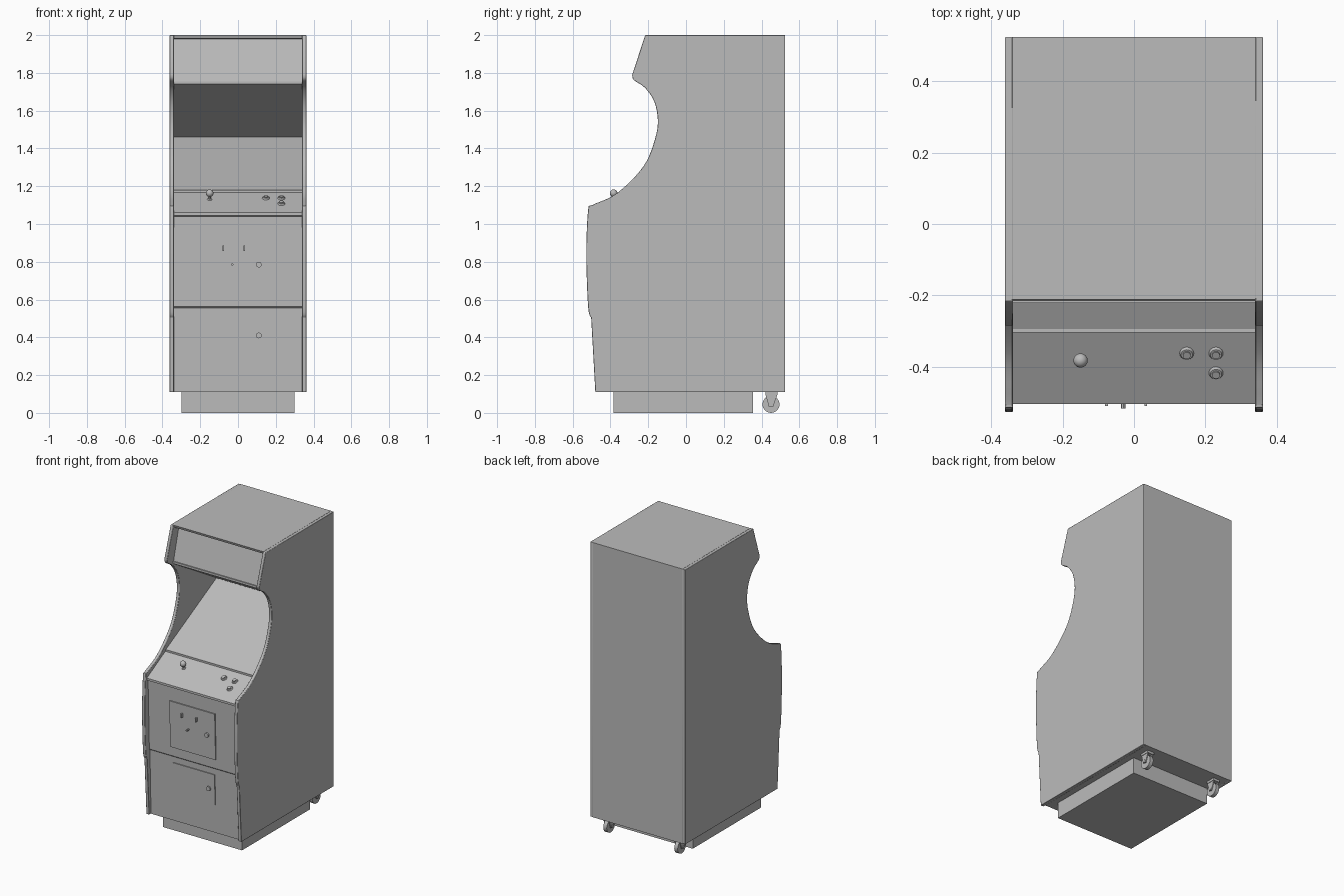
import bpy, bmesh, math
from mathutils import Vector, Matrix

if "Cube" in bpy.data.objects:
    bpy.data.objects.remove(bpy.data.objects["Cube"])

grey = bpy.data.materials.new("plain grey")
grey.diffuse_color = (0.5, 0.5, 0.5, 1)
grey.use_nodes = True
grey.node_tree.nodes["Principled BSDF"].inputs["Base Color"].default_value = grey.diffuse_color


def finish(name, bm, smooth=True, bevel=0):
    bmesh.ops.recalc_face_normals(bm, faces=bm.faces[:])
    me = bpy.data.meshes.new(name)
    bm.to_mesh(me)
    bm.free()
    me.materials.append(grey)
    ob = bpy.data.objects.new(name, me)
    bpy.context.collection.objects.link(ob)
    if bevel:
        mod = ob.modifiers.new("edge", 'BEVEL')
        mod.width = bevel
        mod.segments = 2
        mod.limit_method = 'ANGLE'
        mod.angle_limit = math.radians(60)
    if smooth:
        bpy.ops.object.select_all(action='DESELECT')
        ob.select_set(True)
        bpy.context.view_layer.objects.active = ob
        bpy.ops.object.shade_smooth_by_angle(angle=math.radians(30))
    return ob


def extrude_profile(name, pts, x0, x1, bevel=0, smooth=True):
    bm = bmesh.new()
    f = bm.faces.new([bm.verts.new((x0, y, z)) for y, z in pts])
    r = bmesh.ops.extrude_face_region(bm, geom=[f])
    vs = [v for v in r["geom"] if isinstance(v, bmesh.types.BMVert)]
    bmesh.ops.translate(bm, verts=vs, vec=(x1 - x0, 0, 0))
    return finish(name, bm, smooth, bevel)


def box(name, x0, x1, y0, y1, z0, z1):
    return extrude_profile(name, [(y0, z0), (y1, z0), (y1, z1), (y0, z1)], x0, x1, smooth=False)


def rod(name, centre, axis, radius, length, top=None, sides=20):
    bm = bmesh.new()
    m = Matrix.Translation(centre) @ Vector(axis).to_track_quat('Z', 'Y').to_matrix().to_4x4()
    bmesh.ops.create_cone(bm, cap_ends=True, segments=sides, radius1=radius,
                          radius2=radius if top is None else top, depth=length, matrix=m)
    return finish(name, bm)


def curve_through(pts, n=4):
    # rounds a run of points into a smooth line
    p = [Vector(q) for q in [pts[0]] + pts + [pts[-1]]]
    out = []
    for a, b, c, d in zip(p, p[1:], p[2:], p[3:]):
        for i in range(n):
            t = i / n
            out.append(0.5 * (2*b + (c-a)*t + (2*a-5*b+4*c-d)*t*t + (3*b-a-3*c+d)*t**3))
    return [tuple(v) for v in out] + [tuple(pts[-1])]


# side panels with the scooped front outline
scoop = curve_through([(-0.285, 1.79), (-0.276, 1.762), (-0.216, 1.72), (-0.167, 1.645),
                       (-0.149, 1.545), (-0.164, 1.45), (-0.21, 1.33), (-0.285, 1.235),
                       (-0.385, 1.15), (-0.497, 1.10), (-0.518, 1.075), (-0.528, 0.865),
                       (-0.523, 0.65), (-0.515, 0.535), (-0.502, 0.505)])
outline = [(0.525, 0.11), (0.525, 2.0), (-0.216, 2.0)] + scoop + [(-0.48, 0.11)]
for side, s in (("left", -1), ("right", 1)):
    extrude_profile(side + "_side_panel", outline, s * 0.34, s * 0.362, bevel=0.003)

# inner body: top, marquee, hood, screen, control deck, front panels, back
body = [(0.525, 0.11), (0.525, 2.0), (-0.212, 2.0), (-0.206, 1.983), (-0.155, 1.98),
        (-0.215, 1.755), (-0.222, 1.755), (-0.222, 1.74), (0.25, 1.46), (-0.295, 1.18),
        (-0.305, 1.18), (-0.305, 1.168), (-0.505, 1.06), (-0.505, 1.045),
        (-0.492, 1.04), (-0.478, 0.562), (-0.472, 0.556), (-0.46, 0.11)]
extrude_profile("cabinet_body", body, -0.341, 0.341, smooth=False)

# plinth
box("plinth", -0.30, 0.30, -0.385, 0.355, 0, 0.111)

# doors on the front
extrude_profile("coin_door", [(-0.48, 0.625), (-0.487, 0.625), (-0.497, 0.945), (-0.48, 0.945)],
                -0.175, 0.17, smooth=False)
extrude_profile("cash_door", [(-0.46, 0.305), (-0.471, 0.305), (-0.477, 0.515), (-0.46, 0.515)],
                -0.165, 0.155, smooth=False)
front = (0, -1, 0)
rod("coin_door_lock", (0.11, -0.494, 0.785), front, 0.015, 0.016)
rod("cash_door_lock", (0.11, -0.476, 0.41), front, 0.015, 0.016)
rod("coin_return_button", (-0.03, -0.503, 0.785), front, 0.006, 0.03, sides=12)
for x in (-0.077, 0.033):
    box("coin_slot", x - 0.004, x + 0.004, -0.511, -0.49, 0.858, 0.885)

# joystick and buttons on the sloped deck
up = Vector((0, -0.108, 0.2)).normalized()


def deck(x, y):
    return Vector((x, y, 1.06 + (y + 0.505) * 0.54))


stick = deck(-0.15, -0.375)
ball = Vector((-0.15, -0.383, 1.163))
rod("joystick_collar", stick + up * 0.002, up, 0.014, 0.006, 0.009)
rod("joystick_shaft", (stick + ball) / 2, ball - stick, 0.006, (ball - stick).length, sides=12)
bm = bmesh.new()
bmesh.ops.create_uvsphere(bm, u_segments=24, v_segments=14, radius=0.02,
                          matrix=Matrix.Translation(ball))
finish("joystick_ball", bm)
for x, y in ((0.148, -0.363), (0.23, -0.363), (0.23, -0.418)):
    p = deck(x, y)
    rod("button_ring", p + up * 0.004, up, 0.02, 0.008, 0.016)
    rod("button_plunger", p + up * 0.008, up, 0.011, 0.012)

# rear casters
for x in (-0.27, 0.27):
    rod("caster_wheel", (x, 0.45, 0.045), (1, 0, 0), 0.045, 0.026, sides=28)
    rod("caster_axle", (x, 0.45, 0.045), (1, 0, 0), 0.01, 0.05, sides=12)
    box("caster_plate", x - 0.025, x + 0.025, 0.42, 0.485, 0.094, 0.111)
    for s in (-1, 1):
        extrude_profile("caster_fork", [(0.42, 0.1), (0.438, 0.035), (0.462, 0.035), (0.485, 0.1)],
                        x + s * 0.017, x + s * 0.022, smooth=False)
